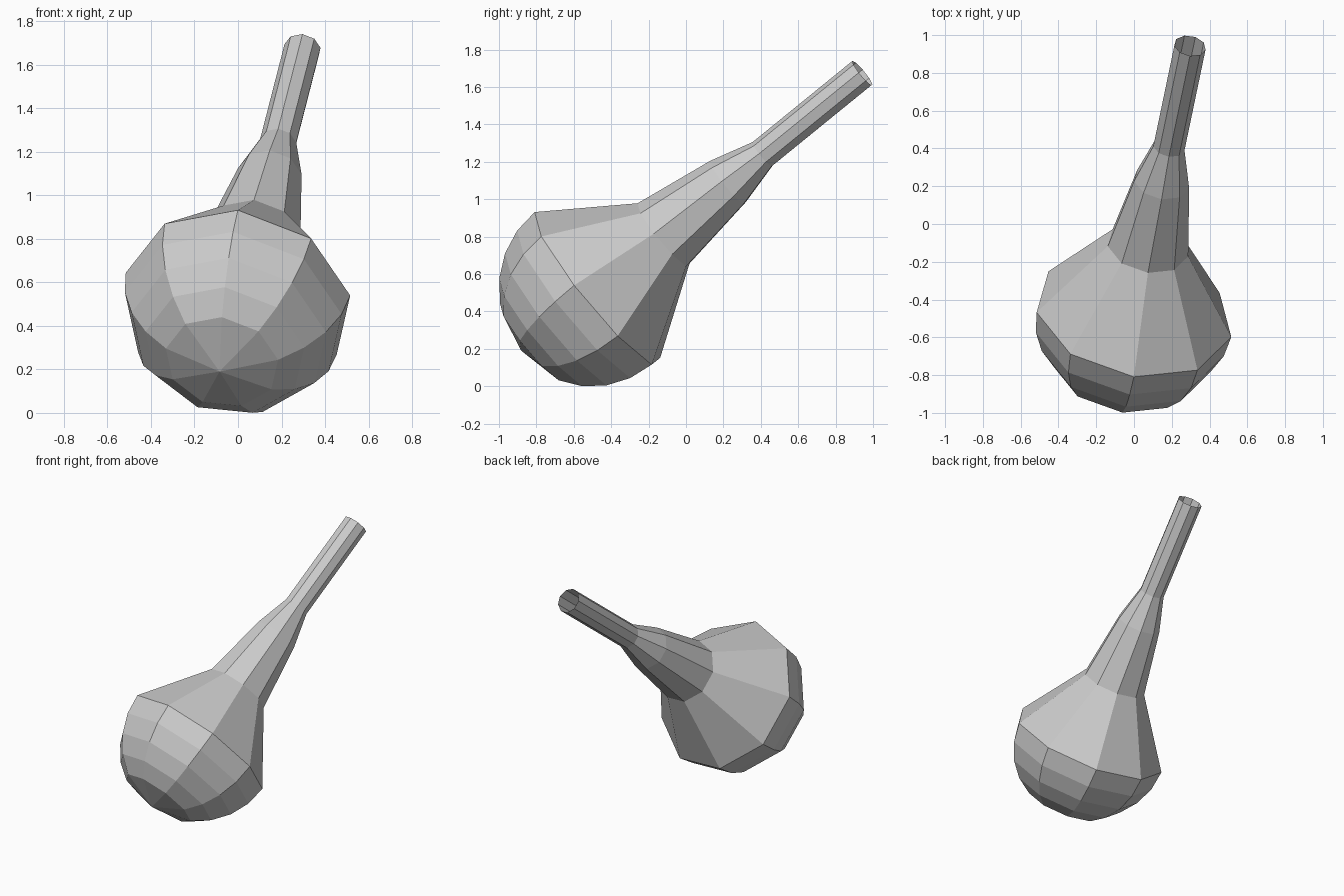
import bpy, bmesh
from math import sin, cos, radians, tau
from mathutils import Vector

if "Cube" in bpy.data.objects:
    bpy.data.objects.remove(bpy.data.objects["Cube"])

SIDES = 9
R = 0.53
centre = Vector((0.0, -0.475, 0.52))           # centre of the round end
axis = Vector((0.16, 0.766, 0.623)).normalized()
u = Vector((0.0, -0.632, 0.79))
u = (u - axis * u.dot(axis)).normalized()
v = axis.cross(u)

# Profile as (distance along axis, radius): round end, then shoulder, neck, tube
profile = [(-R * sin(radians(a)), R * cos(radians(a))) for a in (60, 45, 30, 15, 0)]
profile += [(0.463, 0.219), (0.914, 0.15), (1.155, 0.085), (1.852, 0.085)]

bm = bmesh.new()


def ring(d, r):
    return [bm.verts.new(centre + axis * d + (u * cos(tau * k / SIDES) + v * sin(tau * k / SIDES)) * r)
            for k in range(SIDES)]


rings = [ring(d, r) for d, r in profile]
for a, b in zip(rings, rings[1:]):
    for k in range(SIDES):
        n = (k + 1) % SIDES
        bm.faces.new((a[k], a[n], b[n], b[k]))

# Fan closing the round end; the tube end stays open
pole = bm.verts.new(centre - axis * R)
for k in range(SIDES):
    bm.faces.new((pole, rings[0][(k + 1) % SIDES], rings[0][k]))

bmesh.ops.recalc_face_normals(bm, faces=bm.faces)
mesh = bpy.data.meshes.new("bulb_with_neck")
bm.to_mesh(mesh)
bm.free()
obj = bpy.data.objects.new("bulb_with_neck", mesh)
bpy.context.collection.objects.link(obj)
